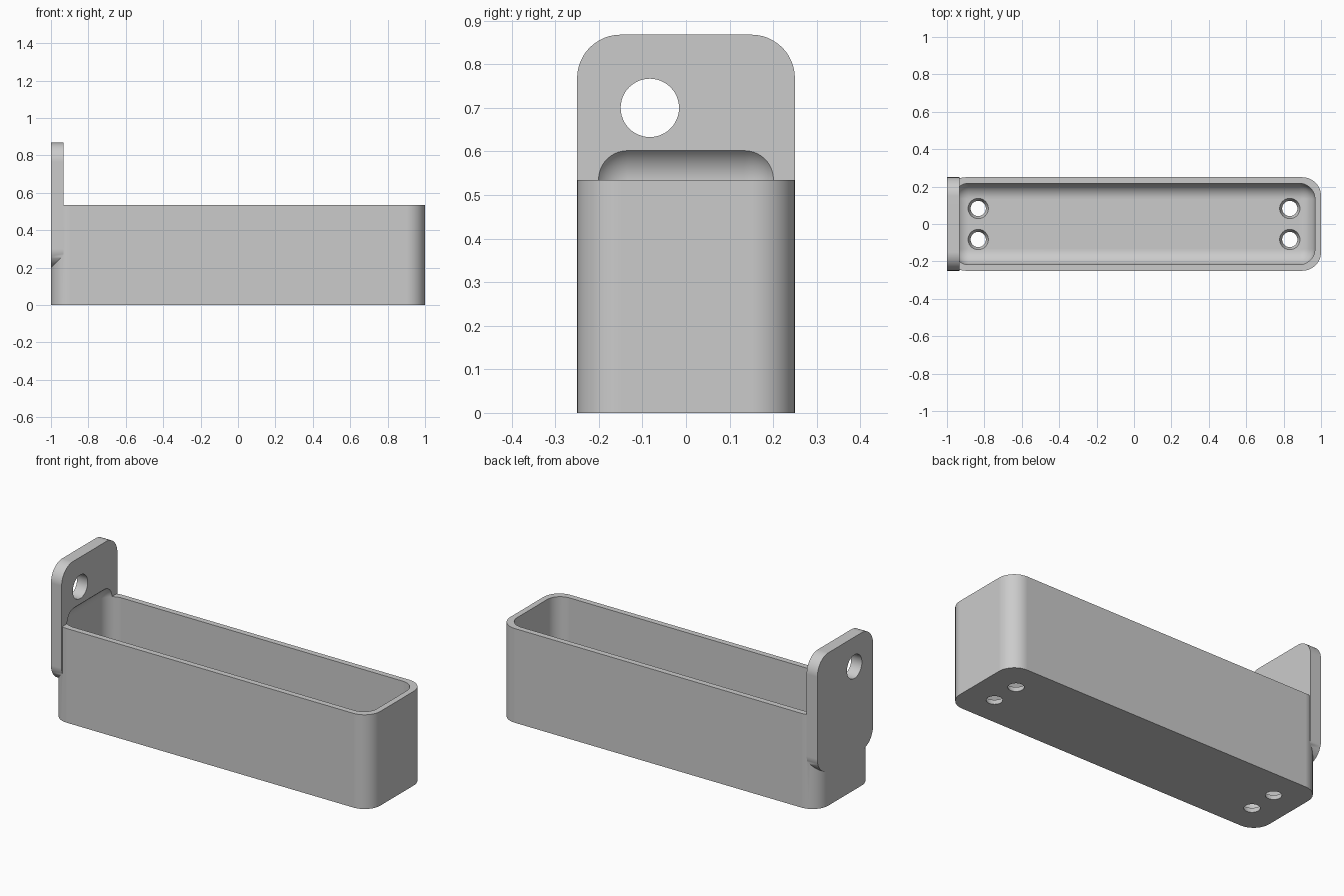
import bpy, bmesh, math
from mathutils import Matrix, Vector

default = bpy.data.objects.get("Cube")
if default:
    bpy.data.objects.remove(default, do_unlink=True)

grey = bpy.data.materials.new("plain grey")
grey.use_nodes = True
colour = (0.6, 0.6, 0.6, 1)
grey.diffuse_color = colour
grey.node_tree.nodes["Principled BSDF"].inputs["Base Color"].default_value = colour


def add_object(name, bm):
    mesh = bpy.data.meshes.new(name)
    bmesh.ops.recalc_face_normals(bm, faces=bm.faces)
    bm.to_mesh(mesh)
    bm.free()
    mesh.materials.append(grey)
    obj = bpy.data.objects.new(name, mesh)
    bpy.context.collection.objects.link(obj)
    return obj


def rounded_block(name, low, high, radius, axis=None):
    """Block with rounded edges along one axis, or on every edge."""
    low, high = Vector(low), Vector(high)
    bm = bmesh.new()
    bmesh.ops.create_cube(bm, size=1)
    bmesh.ops.scale(bm, vec=high - low, verts=bm.verts)
    bmesh.ops.translate(bm, vec=(low + high) / 2, verts=bm.verts)
    edges = [e for e in bm.edges if axis is None
             or abs((e.verts[0].co - e.verts[1].co).normalized()[axis]) > 0.9]
    bmesh.ops.bevel(bm, geom=edges, offset=radius, offset_type='OFFSET',
                    segments=12, profile=0.5, affect='EDGES')
    return add_object(name, bm)


def cone_cutter(name, centre, r_low, r_high, depth, turn=0):
    bm = bmesh.new()
    bmesh.ops.create_cone(bm, cap_ends=True, segments=48, radius1=r_low,
                          radius2=r_high, depth=depth,
                          matrix=Matrix.Translation(centre) @ Matrix.Rotation(turn, 4, 'Y'))
    return add_object(name, bm)


def combine(target, other, operation):
    """Apply a boolean and discard the other object."""
    mod = target.modifiers.new("combine", 'BOOLEAN')
    mod.operation, mod.solver, mod.object = operation, 'EXACT', other
    other.hide_render = True
    bpy.context.view_layer.objects.active = target
    bpy.ops.object.modifier_apply(modifier=mod.name)
    bpy.data.objects.remove(other, do_unlink=True)


# Tray body joined to the upright mounting plate on its right end
tray = rounded_block("tray_with_mounting_plate", (-1, -0.25, 0), (1, 0.25, 0.535), 0.1, axis=2)
plate = rounded_block("mounting_plate", (-1, -0.25, 0.2), (-0.933, 0.25, 0.868), 0.1, axis=0)
combine(tray, plate, 'UNION')

# Rounded hollow, which also scoops into the plate above the rim
r = 0.083
hollow = rounded_block("hollow_cutter", (-0.967, -0.217, 0.033),
                       (0.967, 0.217, 0.535 + r), r)
combine(tray, hollow, 'DIFFERENCE')

# Off-centre hanging hole through the plate
combine(tray, cone_cutter("hanging_hole_cutter", (-0.967, -0.083, 0.7),
                          0.067, 0.067, 0.2, math.pi / 2), 'DIFFERENCE')

# Four tapered screw holes through the floor
for x in (-0.833, 0.833):
    for y in (-0.083, 0.083):
        cutter = cone_cutter("screw_hole_cutter", (x, y, 0.0165), 0.034, 0.061, 0.066)
        combine(tray, cutter, 'DIFFERENCE')

# Smooth fillets with crisp edges
bpy.ops.object.select_all(action='DESELECT')
tray.select_set(True)
bpy.context.view_layer.objects.active = tray
bpy.ops.object.shade_smooth_by_angle(angle=math.radians(30))
normals = tray.modifiers.new("even_normals", 'WEIGHTED_NORMAL')
normals.keep_sharp = True
